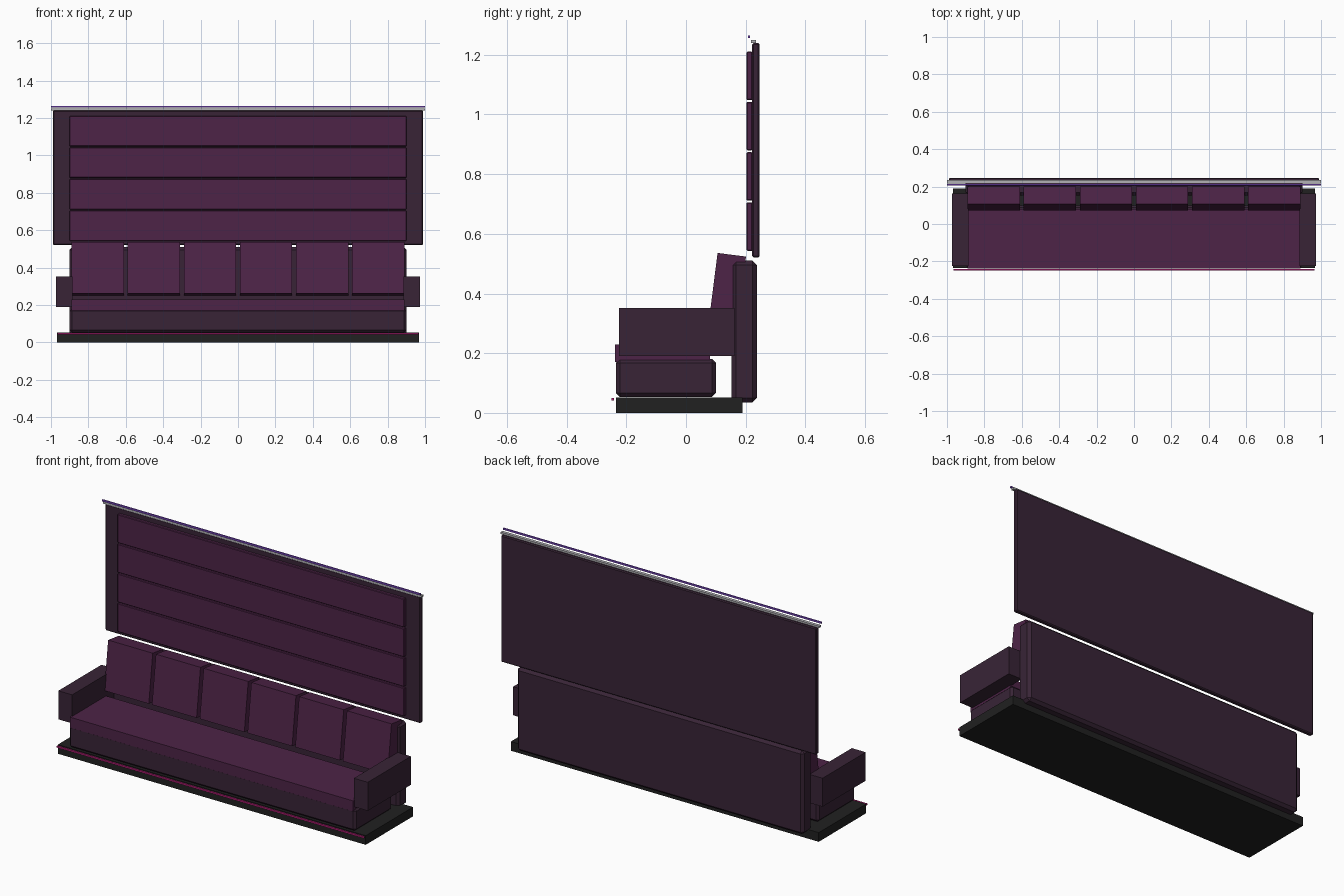
import bpy
from math import atan2

cube = bpy.data.objects.get("Cube")
if cube:
    bpy.data.objects.remove(cube, do_unlink=True)


def material(name, r, g, b):
    m = bpy.data.materials.new(name)
    m.use_nodes = True
    m.diffuse_color = (r, g, b, 1)
    m.node_tree.nodes["Principled BSDF"].inputs["Base Color"].default_value = (r, g, b, 1)
    return m


plum = material("plum_fabric", 0.075, 0.017, 0.063)
dark = material("dark_plum_shell", 0.040, 0.0176, 0.037)
black = material("black_plinth", 0.015, 0.015, 0.015)
silver = material("silver_metal", 0.45, 0.45, 0.47)
violet = material("violet_light", 0.22, 0.075, 0.60)
magenta = material("magenta_light", 0.50, 0.015, 0.20)


def box(name, mat, xs, ys, zs, bevel=0.0):
    """Axis-aligned box between the given limits, with optional chamfered edges."""
    lims = (xs, ys, zs)
    bpy.ops.mesh.primitive_cube_add(size=1, location=[(a + b) / 2 for a, b in lims])
    ob = bpy.context.object
    ob.name = name
    ob.scale = [b - a for a, b in lims]
    bpy.ops.object.transform_apply(location=False, rotation=False, scale=True)
    ob.data.materials.append(mat)
    if bevel:
        mod = ob.modifiers.new("chamfer", 'BEVEL')
        mod.width = bevel
        mod.segments = 1
    return ob


# Plinth with its light strip
box("plinth", black, (-0.967, 0.967), (-0.235, 0.19), (0, 0.052))
box("plinth_light", magenta, (-0.965, 0.965), (-0.249, -0.241), (0.041, 0.05))

# Sofa body
box("seat_base", dark, (-0.90, 0.90), (-0.235, 0.10), (0.054, 0.181), 0.013)
box("seat_cushion", plum, (-0.89, 0.89), (-0.238, 0.08), (0.17, 0.23))
box("backrest", dark, (-0.90, 0.90), (0.153, 0.238), (0.035, 0.51), 0.015)
for side, s in (("left", 1), ("right", -1)):
    box(side + "_armrest", dark, sorted((s * 0.885, s * 0.972)), (-0.224, 0.163), (0.19, 0.352))

# Six leaning back cushions
for i in range(6):
    x = -0.75 + 0.3 * i
    c = box(f"back_cushion_{i + 1}", plum, (x - 0.14, x + 0.14), (0.087, 0.183), (0.256, 0.532))
    c.location = (x, 0.136, 0.393)
    c.rotation_euler.x = -atan2(0.035, 0.275)

# Wall panel with four padded slats
box("wall_panel", dark, (-0.99, 0.99), (0.222, 0.247), (0.52, 1.24), 0.005)
for i in range(4):
    z = 0.543 + 0.1685 * i
    box(f"wall_slat_{i + 1}", plum, (-0.90, 0.90), (0.203, 0.223), (z, z + 0.162), 0.003)

# Top rail and light strip
box("top_rail", silver, (-1, 1), (0.217, 0.235), (1.239, 1.25))
box("top_light", violet, (-1, 1), (0.207, 0.215), (1.256, 1.265))
